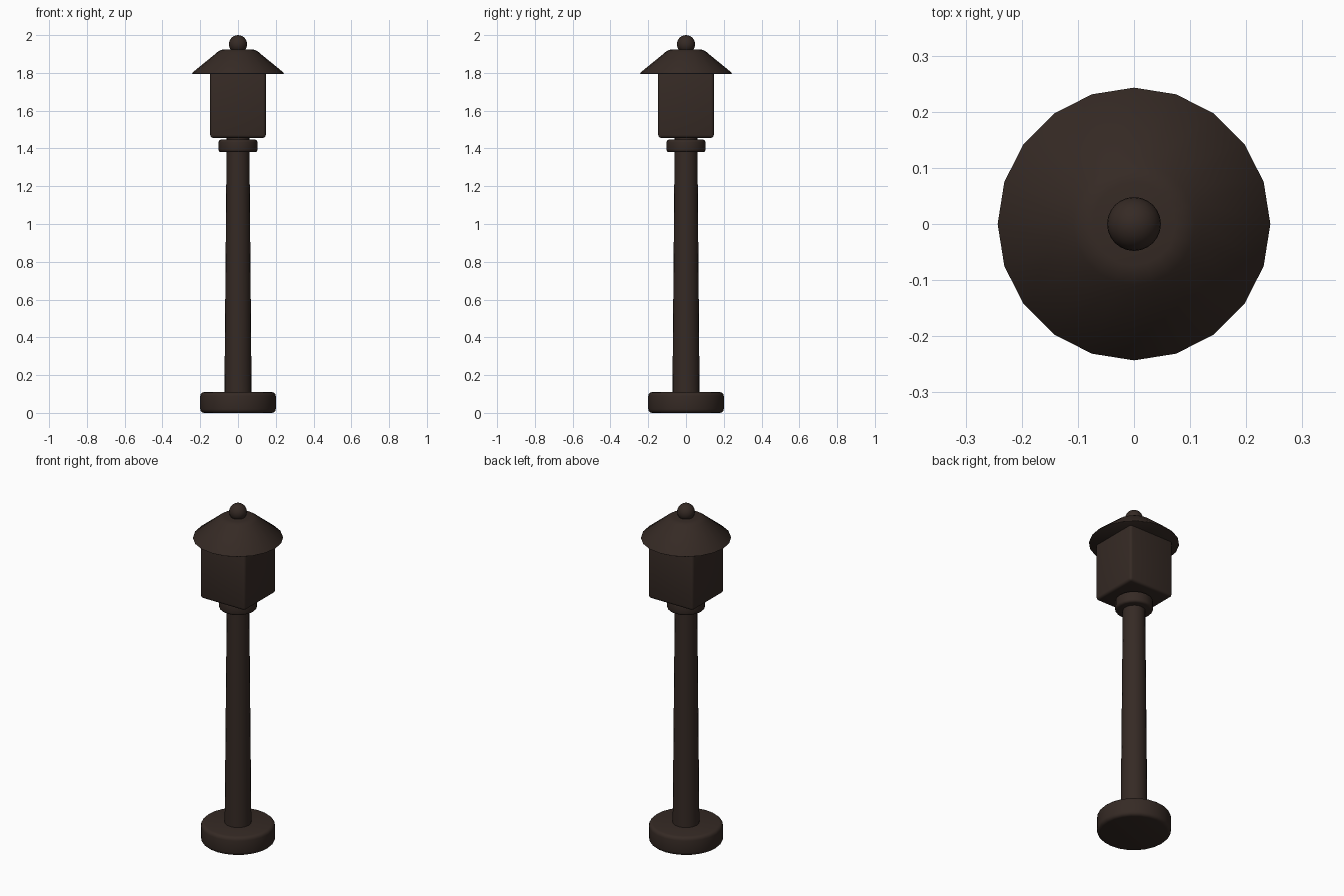
import bpy, bmesh
from math import cos, sin, pi, radians

if "Cube" in bpy.data.objects:
    bpy.data.objects.remove(bpy.data.objects["Cube"])

iron = bpy.data.materials.new("dark_iron")
iron.diffuse_color = (0.036, 0.023, 0.018, 1)
iron.use_nodes = True
iron.node_tree.nodes["Principled BSDF"].inputs["Base Color"].default_value = iron.diffuse_color


def finish(name, bm):
    bmesh.ops.recalc_face_normals(bm, faces=bm.faces)
    mesh = bpy.data.meshes.new(name)
    bm.to_mesh(mesh)
    bm.free()
    mesh.materials.append(iron)
    ob = bpy.data.objects.new(name, mesh)
    bpy.context.collection.objects.link(ob)
    bpy.ops.object.select_all(action='DESELECT')
    ob.select_set(True)
    bpy.context.view_layer.objects.active = ob
    bpy.ops.object.shade_smooth_by_angle(angle=radians(35))
    return ob


def lathe(name, profile, sides=20):
    """Turn (radius, z) points about z and cap both ends."""
    bm = bmesh.new()
    rings = [[bm.verts.new((r * cos(2 * pi * i / sides), r * sin(2 * pi * i / sides), z))
              for i in range(sides)] for r, z in profile]
    for a, b in zip(rings, rings[1:]):
        for i in range(sides):
            j = (i + 1) % sides
            bm.faces.new((a[i], a[j], b[j], b[i]))
    bm.faces.new(rings[0][::-1])
    bm.faces.new(rings[-1])
    return finish(name, bm)


def rounded_disc(r, z0, z1, b, steps=3):
    """Profile of a disc with rounded rims."""
    arc = [pi / 2 * k / steps for k in range(steps + 1)]
    low = [(r - b + b * sin(t), z0 + b - b * cos(t)) for t in arc]
    high = [(r - b + b * cos(t), z1 - b + b * sin(t)) for t in arc]
    return low + high


# Foot, tapered pole and collar
lathe("base", rounded_disc(0.2, 0, 0.11, 0.02), 24)
lathe("pole", [(0.072, 0.09), (0.06, 1.46)])
lathe("collar", rounded_disc(0.103, 1.38, 1.447, 0.014))

# Square lantern housing with softened edges
bm = bmesh.new()
bmesh.ops.create_cube(bm, size=1)
for v in bm.verts:
    v.co.x *= 0.294
    v.co.y *= 0.294
    v.co.z = 1.632 + v.co.z * 0.352
bmesh.ops.bevel(bm, geom=bm.edges[:], offset=0.015, segments=3, profile=0.5, affect='EDGES')
finish("lantern_housing", bm)

# Conical roof with a rounded crown
lathe("roof", [(0.238, 1.794), (0.243, 1.797), (0.241, 1.802), (0.123, 1.898),
               (0.108, 1.911), (0.092, 1.921), (0.074, 1.925)])

# Ball finial
bm = bmesh.new()
bmesh.ops.create_uvsphere(bm, u_segments=24, v_segments=14, radius=0.048)
bmesh.ops.translate(bm, verts=bm.verts, vec=(0, 0, 1.952))
finish("finial", bm)
